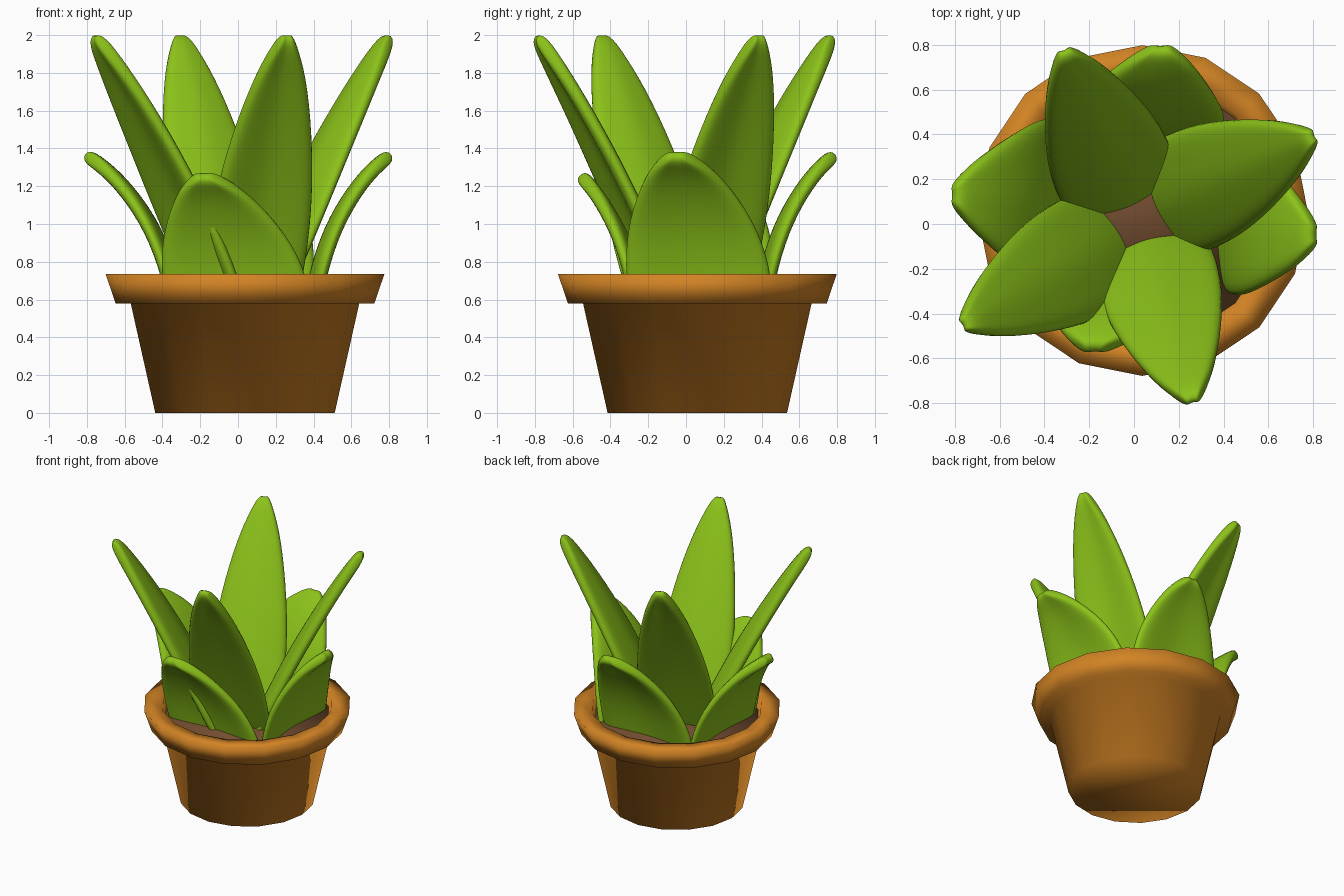
import bpy
import bmesh
from math import cos, sin, pi
from mathutils import Vector

cube = bpy.data.objects.get("Cube")
if cube:
    bpy.data.objects.remove(cube)


def make_material(name, rgb):
    mat = bpy.data.materials.new(name)
    mat.use_nodes = True
    mat.diffuse_color = (*rgb, 1)
    mat.node_tree.nodes["Principled BSDF"].inputs["Base Color"].default_value = (*rgb, 1)
    return mat


terracotta = make_material("terracotta", (0.65, 0.23, 0.018))
earth = make_material("earth_brown", (0.175, 0.075, 0.03))
green = make_material("leaf_green", (0.26, 0.54, 0.01))


def add_object(name, bm, mat):
    bmesh.ops.recalc_face_normals(bm, faces=bm.faces)
    mesh = bpy.data.meshes.new(name)
    bm.to_mesh(mesh)
    bm.free()
    mesh.materials.append(mat)
    mesh.shade_smooth()
    obj = bpy.data.objects.new(name, mesh)
    bpy.context.collection.objects.link(obj)
    return obj


POT_CENTRE = Vector((0.037, 0.06, 0))
SIDES = 16


def lathe(name, profile, mat, cap_first=False, cap_last=False):
    """Turn (radius, height) points round the pot axis."""
    bm = bmesh.new()
    rings = []
    for r, z in profile:
        rings.append([bm.verts.new(POT_CENTRE + Vector((r * cos(a), r * sin(a), z)))
                      for a in (2 * pi * i / SIDES for i in range(SIDES))])
    for low, high in zip(rings, rings[1:]):
        for i in range(SIDES):
            j = (i + 1) % SIDES
            bm.faces.new((low[i], low[j], high[j], high[i]))
    if cap_first:
        bm.faces.new(rings[0])
    if cap_last:
        bm.faces.new(rings[-1])
    return add_object(name, bm, mat)


# Pot with overhanging rim, smooth all over
lathe("pot", [(0.475, 0), (0.605, 0.58), (0.685, 0.58), (0.738, 0.735),
              (0.605, 0.735), (0.57, 0.62)], terracotta, cap_first=True)
# Soil disc
lathe("soil", [(0.57, 0.60), (0.585, 0.67)], earth, cap_last=True)

STEPS = (0, 0.25, 0.5, 0.75, 0.9, 1)
COLUMNS = (-1, -0.5, 0, 0.5, 1)


def leaf(name, base, bend, tip, facing, widths, curl):
    """Sheet along a curved spine, thickened and rounded."""
    base, bend, tip = Vector(base), Vector(bend), Vector(tip)
    out = Vector((*facing, 0)).normalized()
    side = Vector((-out.y, out.x, 0))
    bm = bmesh.new()
    rows = []
    for t, w in zip(STEPS, widths):
        spine = base * (1 - t) ** 2 + bend * 2 * t * (1 - t) + tip * t * t
        # Edges fold outward from the midrib
        rows.append([bm.verts.new(spine + side * w * u + out * curl * abs(u) * w / widths[1])
                     for u in COLUMNS])
    for a, b in zip(rows, rows[1:]):
        for i in range(len(COLUMNS) - 1):
            bm.faces.new((a[i], a[i + 1], b[i + 1], b[i]))
    obj = add_object(name, bm, green)
    thick = obj.modifiers.new("thickness", "SOLIDIFY")
    thick.thickness = 0.075
    thick.offset = 0
    round_off = obj.modifiers.new("rounding", "SUBSURF")
    round_off.levels = round_off.render_levels = 2


# Tall inner leaves: base and tip in plan
TALL_WIDTHS = (0.25, 0.29, 0.26, 0.18, 0.105, 0.03)
tall = {"back": ((0.0, 0.02), (-0.31, 0.77)),
        "left": ((0.04, 0.05), (0.80, 0.39)),
        "front": ((0.04, -0.01), (0.26, -0.79)),
        "right": ((0.0, -0.02), (-0.76, -0.45))}
for key, (b, t) in tall.items():
    b, t = Vector(b), Vector(t)
    m = b.lerp(t, 0.42)
    leaf("tall_leaf_" + key, (*b, 0.45), (*m, 1.35), (*t, 2.0), t - b, TALL_WIDTHS, 0.06)

# Short outer leaves: facing, base and tip in plan, tip height
SHORT_WIDTHS = (0.39, 0.395, 0.335, 0.225, 0.135, 0.04)
short = {"back": ((0, 1), (0.0, 0.37), (0.12, 0.79), 1.37),
         "left": ((1, 0), (0.36, 0.09), (0.81, -0.05), 1.37),
         "front": ((0, -1), (0.02, -0.22), (-0.18, -0.56), 1.26),
         "right": ((-1, 0), (-0.29, 0.08), (-0.81, 0.13), 1.37)}
for key, (face, b, t, top) in short.items():
    face, b, t = Vector(face), Vector(b), Vector(t)
    # Sideways drift starts sooner than the outward lean
    reach = face * (t - b).dot(face)
    m = b + reach * 0.16 + (t - b - reach) * 0.4
    leaf("short_leaf_" + key, (*b, 0.5), (*m, top - 0.25), (*t, top), face, SHORT_WIDTHS, 0.04)
